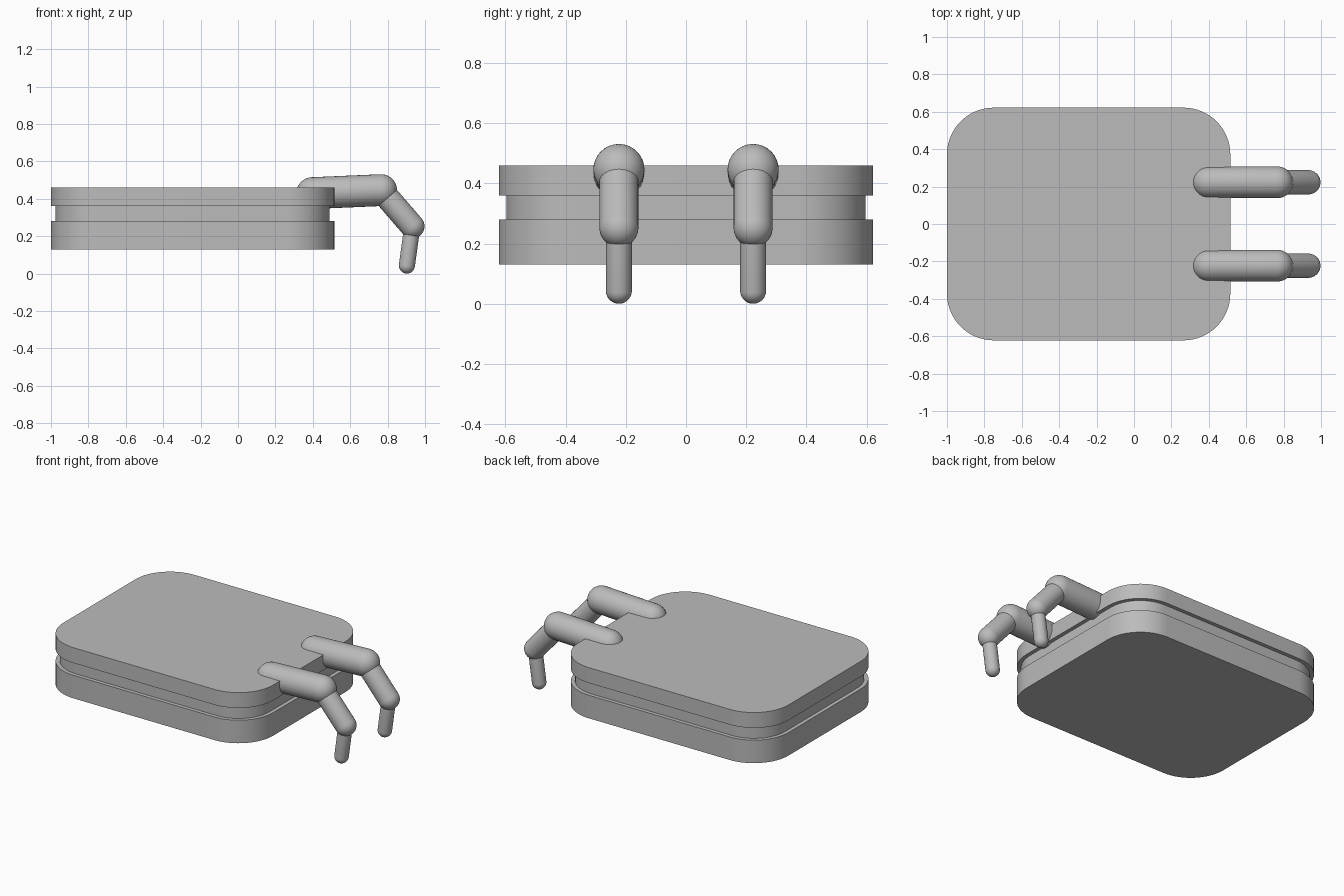
import bpy, bmesh, math
from mathutils import Vector

cube = bpy.data.objects.get("Cube")
if cube:
    bpy.data.objects.remove(cube, do_unlink=True)

grey = bpy.data.materials.new("plain grey")
grey.use_nodes = True
color = (0.5, 0.5, 0.5, 1)
grey.diffuse_color = color
grey.node_tree.nodes["Principled BSDF"].inputs["Base Color"].default_value = color


def finish(name, bm):
    bmesh.ops.recalc_face_normals(bm, faces=bm.faces)
    mesh = bpy.data.meshes.new(name)
    bm.to_mesh(mesh)
    bm.free()
    mesh.materials.append(grey)
    obj = bpy.data.objects.new(name, mesh)
    bpy.context.collection.objects.link(obj)
    bpy.ops.object.select_all(action='DESELECT')
    obj.select_set(True)
    bpy.context.view_layer.objects.active = obj
    bpy.ops.object.shade_smooth_by_angle(angle=math.radians(35))
    return obj


def slab(name, inset, z0, z1, radius):
    """Plate with rounded vertical corners."""
    bm = bmesh.new()
    bmesh.ops.create_cube(bm, size=1)
    size = (1.515 - 2 * inset, 1.244 - 2 * inset, z1 - z0)
    bmesh.ops.scale(bm, vec=size, verts=bm.verts)
    bmesh.ops.translate(bm, vec=(-0.2425, 0, (z0 + z1) / 2), verts=bm.verts)
    upright = [e for e in bm.edges
               if abs(e.verts[0].co.z - e.verts[1].co.z) > 0.01]
    bmesh.ops.bevel(bm, geom=upright, offset=radius, segments=16,
                    profile=0.5, affect='EDGES')
    finish(name, bm)


def capsule(name, start, end, radius):
    """Round-ended rod lathed from a half profile."""
    start, end = Vector(start), Vector(end)
    length, steps = (end - start).length, 10
    bm = bmesh.new()
    points = []
    for base, first in ((0, -math.pi / 2), (length, 0)):
        for i in range(steps + 1):
            a = first + math.pi / 2 * i / steps
            points.append((radius * math.cos(a), 0, base + radius * math.sin(a)))
    verts = [bm.verts.new(p) for p in points]
    edges = [bm.edges.new(pair) for pair in zip(verts, verts[1:])]
    bmesh.ops.spin(bm, geom=verts + edges, cent=(0, 0, 0), axis=(0, 0, 1),
                   angle=math.tau, steps=32, use_duplicate=False)
    bmesh.ops.remove_doubles(bm, verts=bm.verts, dist=0.0002)
    obj = finish(name, bm)
    obj.location = start
    obj.rotation_mode = 'QUATERNION'
    obj.rotation_quaternion = (end - start).to_track_quat('Z', 'Y')


# Palm: two plates with a recessed layer between them
slab("lower_plate", 0, 0.13, 0.28, 0.25)
slab("middle_layer", 0.025, 0.28, 0.36, 0.225)
slab("upper_plate", 0, 0.36, 0.46, 0.25)

# Two fingers, three tapering rods each
joints = [(0.397, 0.43), (0.765, 0.446), (0.932, 0.253), (0.903, 0.043)]
radii = [0.085, 0.065, 0.043]
parts = ["base", "middle", "tip"]
for side, y in (("left", 0.223), ("right", -0.223)):
    label = "back" if y > 0 else "front"
    for part, r, (xa, za), (xb, zb) in zip(parts, radii, joints, joints[1:]):
        capsule(f"{label}_finger_{part}", (xa, y, za), (xb, y, zb), r)
